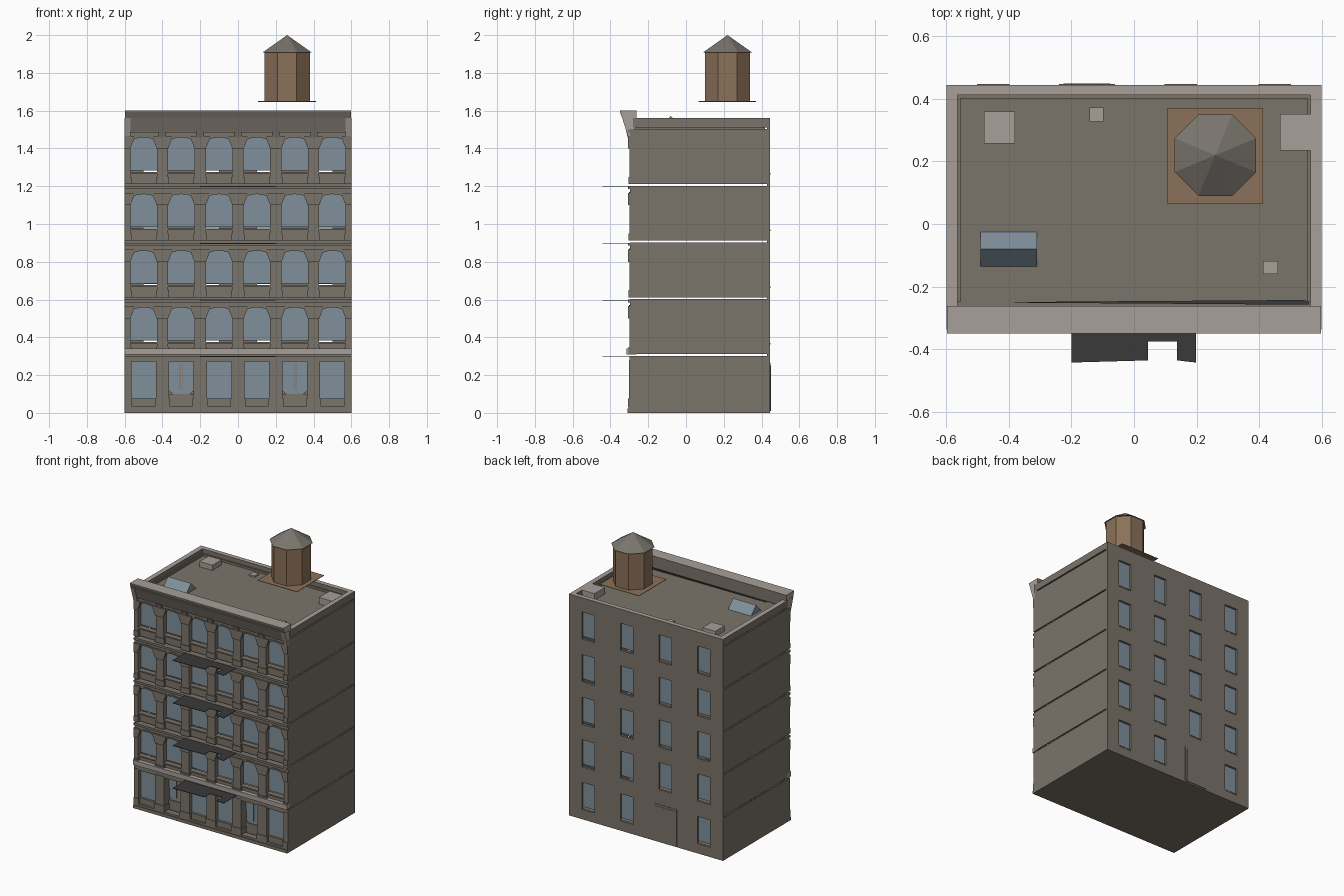
import bpy, bmesh, math
from mathutils import Matrix

cube = bpy.data.objects.get("Cube")
if cube:
    bpy.data.objects.remove(cube)


def material(name, r, g, b):
    m = bpy.data.materials.new(name)
    m.diffuse_color = (r, g, b, 1)
    m.use_nodes = True
    m.node_tree.nodes["Principled BSDF"].inputs["Base Color"].default_value = (r, g, b, 1)
    return m


WALL = material("brown stone", 0.195, 0.172, 0.142)
STONE = material("light stone", 0.39, 0.345, 0.315)
GLASS = material("blue glass", 0.215, 0.275, 0.325)
WOOD = material("tank wood", 0.26, 0.165, 0.10)
IRON = material("dark iron", 0.042, 0.042, 0.044)
TIN = material("tank roof", 0.195, 0.18, 0.155)


def prism(bm, pts, lo, hi, axis="y"):
    """Extrude a flat outline: (x, z) along y, (y, z) along x, or (x, y) along z."""
    def place(p, t):
        return {"y": (p[0], t, p[1]), "x": (t, p[0], p[1]), "z": (p[0], p[1], t)}[axis]
    a = [bm.verts.new(place(p, lo)) for p in pts]
    b = [bm.verts.new(place(p, hi)) for p in pts]
    bm.faces.new(a)
    bm.faces.new(b[::-1])
    for i in range(len(pts)):
        j = (i + 1) % len(pts)
        bm.faces.new((a[i], a[j], b[j], b[i]))


def box(bm, x0, x1, y0, y1, z0, z1):
    prism(bm, [(x0, z0), (x1, z0), (x1, z1), (x0, z1)], y0, y1)


def finish(bm, name, *mats, rule=None):
    bmesh.ops.recalc_face_normals(bm, faces=bm.faces[:])
    if rule:
        for f in bm.faces:
            f.normal_update()
            f.material_index = int(rule(f))
    me = bpy.data.meshes.new(name)
    bm.to_mesh(me)
    bm.free()
    for m in mats:
        me.materials.append(m)
    ob = bpy.data.objects.new(name, me)
    bpy.context.scene.collection.objects.link(ob)
    return ob


def boxes(name, mat, *dims):
    bm = bmesh.new()
    for d in dims:
        box(bm, *d)
    return finish(bm, name, mat)


FLOOR = 0.3
BAYS = [-0.5 + 0.2 * i for i in range(6)]
FRONT, BACK = -0.297, 0.445

# Side walls: one thin panel per storey with a narrow slot between storeys
sides = []
for k in range(5):
    for s in (-1, 1):
        sides.append((s * 0.6, s * 0.592, FRONT, BACK, FLOOR * k + (0.012 if k else 0), FLOOR * (k + 1) + 0.002))
boxes("side_walls", WALL, *sides)
boxes("ground_slab", WALL, (-0.6, 0.6, FRONT, BACK, 0, 0.01))

# Back wall with cut window openings
back = boxes("back_wall", WALL, (-0.6, 0.6, 0.43, BACK, 0, 1.53))
cut, panes, trim = bmesh.new(), bmesh.new(), bmesh.new()
for k in range(5):
    for x in (-0.45, -0.15, 0.15, 0.45):
        if k == 0 and x == -0.15:
            continue
        z = FLOOR * k + 0.07
        box(cut, x - 0.05, x + 0.05, 0.4, 0.5, z, z + 0.19)
        box(panes, x - 0.052, x + 0.052, 0.426, 0.43, z + 0.012, z + 0.192)
        box(trim, x - 0.052, x + 0.052, 0.43, 0.447, z - 0.008, z)
cutter = finish(cut, "back_window_cutter")
cutter.hide_render = True
cutter.hide_viewport = True
mod = back.modifiers.new("openings", "BOOLEAN")
mod.object = cutter
mod.solver = "EXACT"
finish(panes, "back_windows", GLASS)
finish(trim, "back_window_sills", WALL)
boxes("back_door", WALL, (-0.24, -0.06, 0.44, 0.448, 0.01, 0.265))
boxes("back_door_leaf", WALL, (-0.225, -0.075, 0.44, 0.45, 0.01, 0.25))

# Upper front storeys: arched heads, sill panels, piers, capitals and glass
arches, piers, capitals, sills, glass = [bmesh.new() for _ in range(5)]
for k in range(1, 5):
    b = FLOOR * k
    for x in BAYS:
        head = [(x - 0.1, b + 0.3), (x - 0.1, b + 0.21), (x - 0.07, b + 0.21)]
        for i in range(9):
            t = math.pi * (1 - i / 8)
            head.append((x + 0.068 * math.cos(t), b + 0.22 + 0.038 * math.sin(t) ** 0.7 if 0 < i < 8 else b + 0.22))
        head += [(x + 0.07, b + 0.21), (x + 0.1, b + 0.21), (x + 0.1, b + 0.3)]
        prism(arches, head, FRONT, -0.262)
        # Hood moulding over each arch
        hood = []
        for r, h in ((0.082, 0.05), (0.07, 0.04)):
            arc = [(x + r * math.cos(math.pi * i / 8), b + 0.22 + h * math.sin(math.pi * i / 8) ** 0.7 if 0 < i < 8 else b + 0.22)
                   for i in range(9)]
            hood += arc if not hood else arc[::-1]
        prism(arches, hood, -0.303, FRONT)
        box(sills, x - 0.075, x + 0.075, -0.285, -0.262, b + 0.012, b + 0.072)
        box(sills, x - 0.07, x + 0.07, -0.3, -0.262, b + 0.067, b + 0.076)
        box(glass, x - 0.072, x + 0.072, -0.268, -0.264, b + 0.084, b + 0.262)
    for i in range(7):
        x = -0.6 + 0.2 * i
        lo, hi = max(x - 0.03, -0.6), min(x + 0.03, 0.6)
        box(piers, lo, hi, -0.3, -0.262, b + 0.012, b + 0.21)
        box(piers, max(lo - 0.005, -0.6), min(hi + 0.005, 0.6), -0.304, -0.262, b + 0.012, b + 0.05)
        wide = [(lo, b + 0.2), (hi, b + 0.2), (min(hi + 0.02, 0.6), b + 0.25),
                (min(hi + 0.02, 0.6), b + 0.265), (max(lo - 0.02, -0.6), b + 0.265), (max(lo - 0.02, -0.6), b + 0.25)]
        prism(capitals, wide, -0.308, -0.295)
    box(sills, -0.6, 0.6, -0.306, -0.262, b + 0.285, b + 0.3)
finish(arches, "window_arches", WALL)
finish(piers, "front_piers", WALL)
finish(capitals, "pier_capitals", WALL)
finish(sills, "sill_panels", WALL)
finish(glass, "front_windows", GLASS)

# Ground floor shop front
shop, shop_glass, mullions = bmesh.new(), bmesh.new(), bmesh.new()
box(shop, -0.6, 0.6, -0.31, -0.26, 0, 0.022)
box(shop, -0.6, 0.6, -0.305, -0.26, 0.022, 0.035)
box(shop, -0.6, 0.6, -0.3, -0.26, 0.272, 0.302)
for i in range(7):
    x = -0.6 + 0.2 * i
    lo, hi = max(x - 0.035, -0.6), min(x + 0.035, 0.6)
    box(shop, lo, hi, -0.303, -0.25, 0.03, 0.28)
    box(shop, max(lo - 0.005, -0.6), min(hi + 0.005, 0.6), -0.307, -0.25, 0.03, 0.075)
for i, x in enumerate(BAYS):
    if i in (1, 4):
        # Recessed double doors
        box(shop, x - 0.07, x + 0.07, -0.25, -0.23, 0.03, 0.1)
        prism(shop_glass, [(x - 0.064, 0.115), (x - 0.045, 0.1), (x + 0.045, 0.1), (x + 0.064, 0.115),
                           (x + 0.066, 0.275), (x - 0.066, 0.275)], -0.244, -0.24)
        for s in (-1, 1):
            box(shop, x + s * 0.066, x + s * 0.07, -0.27, -0.23, 0.03, 0.275)
            box(mullions, x + s * 0.007 - 0.002, x + s * 0.007 + 0.002, -0.248, -0.244, 0.12, 0.262)
    else:
        box(shop, x - 0.07, x + 0.07, -0.29, -0.26, 0.03, 0.075)
        box(shop_glass, x - 0.068, x + 0.068, -0.274, -0.27, 0.075, 0.275)
finish(shop, "shop_front", WALL)
finish(shop_glass, "shop_windows", GLASS)
finish(mullions, "shop_door_handles", WOOD)
boxes("belt_ledge", STONE, (-0.6, 0.6, -0.314, -0.262, 0.308, 0.34))

# Roof deck and parapets with pale tops
boxes("roof_deck", WALL, (-0.567, 0.567, -0.29, 0.417, 1.49, 1.515))
bm = bmesh.new()
for s in (-1, 1):
    box(bm, s * 0.6, s * 0.565, -0.28, BACK, 1.512, 1.56)
box(bm, -0.6, 0.6, 0.412, BACK, 1.512, 1.56)
finish(bm, "parapets", WALL, STONE, rule=lambda f: f.normal.z > 0.5)
boxes("parapet_flashing", WALL, (-0.566, -0.555, -0.25, 0.413, 1.51, 1.53),
      (0.555, 0.566, -0.25, 0.413, 1.51, 1.53), (-0.566, 0.566, 0.402, 0.413, 1.51, 1.53))

# Front cornice: sloping face, pale top and ends
bm = bmesh.new()
prism(bm, [(-0.35, 1.6), (-0.35, 1.592), (-0.337, 1.56), (-0.333, 1.56), (-0.312, 1.49), (-0.28, 1.49),
           (-0.262, 1.52), (-0.262, 1.6)], -0.598, 0.598, "x")
finish(bm, "cornice", WALL, STONE, rule=lambda f: f.normal.z > 0.5 or abs(f.normal.x) > 0.5)
bm = bmesh.new()
for s in (-1, 1):
    prism(bm, [(-0.338, 1.562), (-0.306, 1.46), (-0.29, 1.46), (-0.29, 1.562)], s * 0.57, s * 0.6, "x")
finish(bm, "cornice_consoles", STONE)
bm = bmesh.new()
for x in (-0.4, -0.2, 0, 0.2, 0.4):
    prism(bm, [(-0.318, 1.495), (-0.306, 1.45), (-0.29, 1.45), (-0.29, 1.495)], x - 0.02, x + 0.02, "x")
finish(bm, "cornice_brackets", WALL)
bm = bmesh.new()
prism(bm, [(-0.45, -0.251), (0.56, -0.258), (0.56, -0.247), (0.54, -0.243), (-0.2, -0.248)], 1.515, 1.52, "z")
finish(bm, "roof_gutter", IRON)

# Rooftop equipment
boxes("roof_vents", STONE, (-0.48, -0.38, 0.257, 0.36, 1.51, 1.552),
      (-0.143, -0.098, 0.327, 0.372, 1.51, 1.525), (0.413, 0.46, -0.16, -0.118, 1.51, 1.525))
boxes("chimney", STONE, (0.467, 0.57, 0.235, 0.352, 1.51, 1.561))
bm = bmesh.new()
prism(bm, [(-0.14, 1.51), (-0.02, 1.51), (-0.08, 1.572)], -0.49, -0.31, "x")
finish(bm, "skylight", GLASS)

# Water tank on its thin platform
for name, mat, r0, r1, z0, z1 in (("water_tank", WOOD, 0.13, 0.13, 1.65, 1.91),
                                  ("water_tank_roof", TIN, 0.141, 0, 1.908, 2.0)):
    bm = bmesh.new()
    bmesh.ops.create_cone(bm, cap_ends=True, segments=8, radius1=r0, radius2=r1, depth=z1 - z0,
                          matrix=Matrix.Translation((0.26, 0.22, (z0 + z1) / 2)) @ Matrix.Rotation(math.pi / 8, 4, "Z"))
    bmesh.ops.remove_doubles(bm, verts=bm.verts[:], dist=0.0001)
    finish(bm, name, mat)
boxes("tank_platform", WOOD, (0.107, 0.412, 0.066, 0.371, 1.647, 1.65))

# Fire escape landings with a stair notch
bm = bmesh.new()
for k in range(1, 5):
    prism(bm, [(-0.2, -0.29), (-0.2, -0.443), (0.044, -0.436), (0.044, -0.375), (0.138, -0.375),
               (0.138, -0.436), (0.198, -0.443), (0.198, -0.29)], FLOOR * k - 0.005, FLOOR * k - 0.002, "z")
finish(bm, "fire_escape_landings", IRON)
